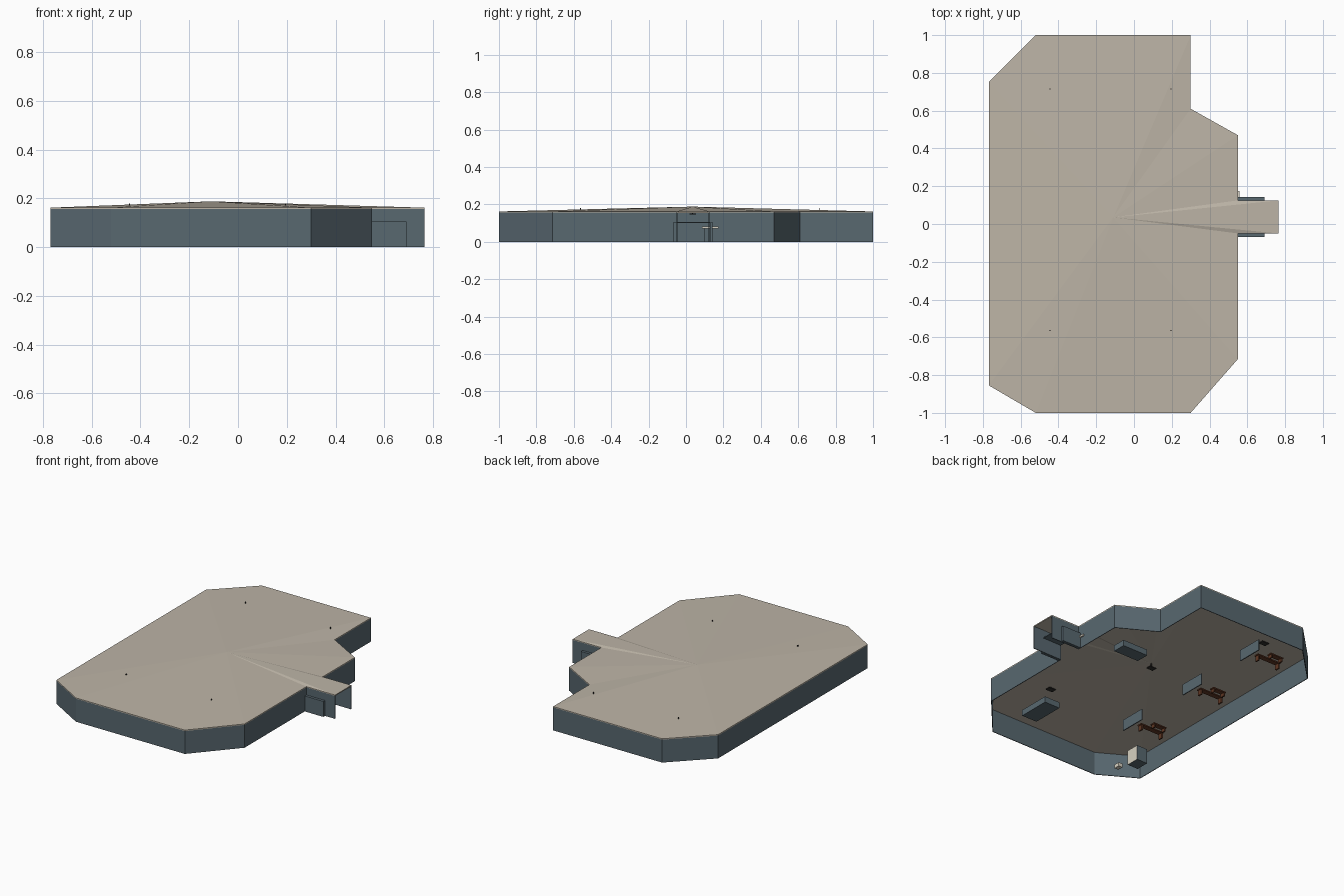
import bpy, bmesh

if "Cube" in bpy.data.objects:
    bpy.data.objects.remove(bpy.data.objects["Cube"])

def material(name, color):
    m = bpy.data.materials.new(name)
    m.diffuse_color = (*color, 1)
    m.use_nodes = True
    m.node_tree.nodes["Principled BSDF"].inputs["Base Color"].default_value = m.diffuse_color
    return m

SLATE = material("slate", (0.098, 0.138, 0.162))
TAN = material("tan", (0.51, 0.46, 0.385))
BROWN = material("brown wood", (0.12, 0.04, 0.018))
CREAM = material("cream", (0.68, 0.64, 0.54))
DARK = material("charcoal", (0.03, 0.028, 0.026))

def add(name, verts, faces, *mats):
    me = bpy.data.meshes.new(name)
    me.from_pydata(verts, [], faces)
    ob = bpy.data.objects.new(name, me)
    bpy.context.collection.objects.link(ob)
    for m in mats:
        me.materials.append(m)
    return ob

def box(name, x, y, z, size, mat, front=None):
    """Box centred on x, y with its base at z; front is an optional material for the +x face."""
    bm = bmesh.new()
    bmesh.ops.create_cube(bm, size=1)
    for v in bm.verts:
        v.co = (x + v.co.x * size[0], y + v.co.y * size[1], z + (v.co.z + 0.5) * size[2])
    bm.normal_update()
    if front:
        for f in bm.faces:
            if f.normal.x > 0.9:
                f.material_index = 1
    ob = add(name, [], [], *([mat, front] if front else [mat]))
    bm.to_mesh(ob.data)
    bm.free()
    return ob

# Floor outline, counter-clockwise, starting at the open porch end
outline = [(.765, .125), (.55, .125), (.55, .47), (.30, .61), (.30, 1), (-.52, 1),
           (-.768, .752), (-.768, -.855), (-.52, -1), (.30, -1), (.55, -.715),
           (.55, -.05), (.765, -.05)]
n = len(outline)

# Outer walls, open at the porch end and below
walls = add("outer_walls", [(x, y, z) for z in (0, .156) for x, y in outline],
            [(i, i + 1, n + i + 1, n + i) for i in range(n - 1)], SLATE)
thick = walls.modifiers.new("thickness", 'SOLIDIFY')
thick.thickness = 0.005
thick.offset = -1

# Roof: shallow fan rising to one peak, with a thin rim
peak = (-.11, .035)
verts = [(x, y, z) for z in (.155, .162) for x, y in outline]
verts += [(*peak, .181), (*peak, .188)]
faces = []
for i in range(n):
    j = (i + 1) % n
    faces += [(n + i, n + j, 2 * n + 1), (j, i, 2 * n), (i, j, n + j, n + i)]
add("roof", verts, faces, TAN)

# Low entrance passage: two side slabs and a lintel
for y in (-.06, .135):
    box("entrance_side", .62, y, 0, (.14, .016, .105), SLATE)
box("entrance_lintel", .62, .0375, .1, (.14, .18, .005), SLATE)
box("entrance_handle", .553, .13, .07, (.012, .09, .012), CREAM)

# Ceiling lamps on rods that pass through the roof
for x, y in [(-.445, .715), (.195, .715), (-.445, -.565), (.195, -.565), peak]:
    top = .18 if (x, y) != peak else .187
    box("lamp_rod", x, y, .15, (.005, .005, top - .15), DARK)
    box("lamp_plate", x, y, .145, (.05, .035, .006), DARK)

# Three work places: a standing screen with a wooden table and bench
for y in (.74, .19, -.38):
    box("standing_screen", -.31, y, 0, (.006, .18, .075), SLATE)
    box("table_top", -.47, y - .02, .035, (.18, .035, .008), BROWN)
    for dx in (-.08, .08):
        box("table_leg", -.47 + dx, y - .02, 0, (.01, .03, .036), BROWN)
    box("bench_seat", -.47, y + .055, .022, (.10, .035, .008), BROWN)
    for dx in (-.04, .04):
        box("bench_leg", -.47 + dx, y + .055, 0, (.01, .03, .023), BROWN)

# Counters
box("long_counter", .27, .29, 0, (.19, .09, .04), SLATE)
box("side_counter", .23, -.62, 0, (.115, .22, .04), SLATE)

# Corner cabinet with a pale front, and a small stool
box("cabinet", -.64, -.73, 0, (.08, .09, .10), SLATE, CREAM)
box("stool", -.58, -.84, 0, (.03, .04, .025), CREAM)
